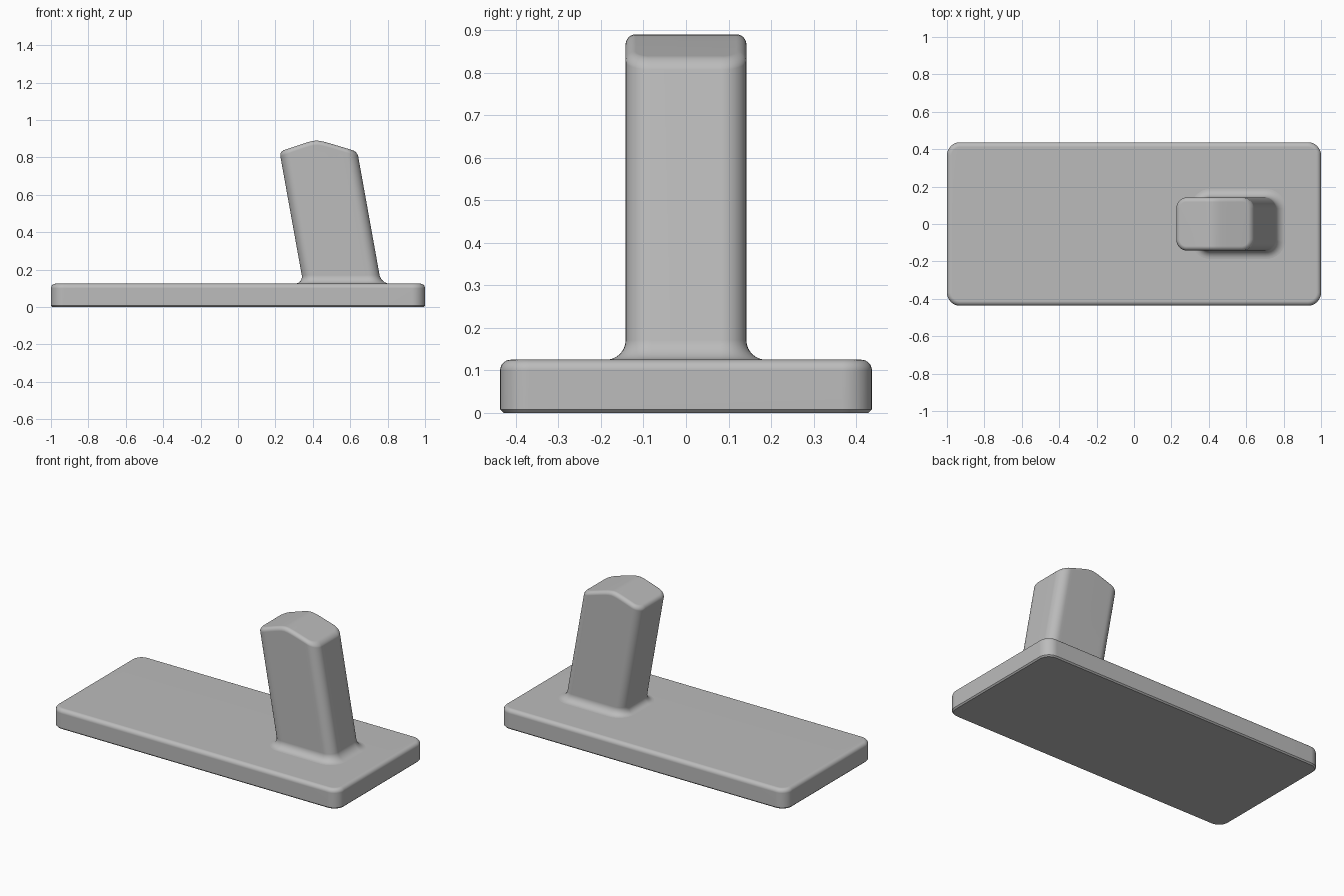
import bpy
import bmesh
from math import sin, cos, pi, sqrt, radians

cube = bpy.data.objects.get("Cube")
if cube:
    bpy.data.objects.remove(cube, do_unlink=True)

grey = bpy.data.materials.new("plain grey")
grey.use_nodes = True
colour = (0.5, 0.5, 0.5, 1)
grey.diffuse_color = colour
grey.node_tree.nodes["Principled BSDF"].inputs["Base Color"].default_value = colour

STEPS = 8


def section(hx, hy, r, side=16):
    """Front half of a rounded rectangle, left to right."""
    arc = [(r * sin(pi / 2 * i / STEPS), r * cos(pi / 2 * i / STEPS)) for i in range(STEPS + 1)]
    left = [(-hx + r - c, -hy + r - s) for s, c in arc]
    flat = [(-hx + r + 2 * (hx - r) * i / side, -hy) for i in range(1, side)]
    right = [(-x, y) for x, y in reversed(left)]
    return left + flat + right


def loft(name, rings, place):
    """Join rounded rectangles (hx, hy, r, z) and cap both ends with strips."""
    bm = bmesh.new()
    loops = []
    for hx, hy, r, z in rings:
        front = section(hx, hy, r)
        outline = front + [(x, -y) for x, y in reversed(front)]
        loops.append([bm.verts.new(place(x, y, z)) for x, y in outline])
    n = len(loops[0])
    for a, b in zip(loops, loops[1:]):
        for i in range(n):
            j = (i + 1) % n
            bm.faces.new((a[i], a[j], b[j], b[i]))
    for loop in (loops[0], loops[-1]):
        for i in range(n // 2 - 1):
            bm.faces.new((loop[i], loop[i + 1], loop[n - 2 - i], loop[n - 1 - i]))
    bmesh.ops.recalc_face_normals(bm, faces=bm.faces)
    mesh = bpy.data.meshes.new(name)
    bm.to_mesh(mesh)
    bm.free()
    mesh.materials.append(grey)
    obj = bpy.data.objects.new(name, mesh)
    bpy.context.collection.objects.link(obj)
    bpy.ops.object.select_all(action='DESELECT')
    obj.select_set(True)
    bpy.context.view_layer.objects.active = obj
    bpy.ops.object.shade_smooth_by_angle(angle=radians(30))
    weighted = obj.modifiers.new("even shading", 'WEIGHTED_NORMAL')
    weighted.keep_sharp = True
    return obj


def rounded_top(hx, hy, r, top, edge):
    """Rings of a quarter-round edge that ends at the given height."""
    rings = []
    for i in range(STEPS + 1):
        a = pi / 2 * i / STEPS
        inset = edge * (1 - cos(a))
        rings.append((hx - inset, hy - inset, r - inset, top - edge * (1 - sin(a))))
    return rings


# Base plate: rounded top edge, small chamfer underneath
HX, HY, R, TOP = 1.0, 0.437, 0.07, 0.125
CH = 0.008
plate = [(HX - CH, HY - CH, R - CH, 0), (HX, HY, R, CH)]
plate += rounded_top(HX, HY, R, TOP, 0.025)
loft("base_plate", plate, lambda x, y, z: (x, y, z))

# Leaning post: flared foot, straight shaft, gabled top
PX, PY, PR, FLARE = 0.208, 0.142, 0.06, 0.046
foot = [(PX + FLARE, PY + FLARE, PR + FLARE, 0.11)]
for i in range(STEPS + 1):
    a = pi / 2 * i / STEPS
    out = FLARE * (1 - sin(a))
    foot.append((PX + out, PY + out, PR + out, TOP + FLARE * (1 - cos(a))))
crown = rounded_top(PX, PY, PR, 0.89, 0.024)


def lean(x, y, z):
    if z > 0.5:
        z -= 0.33 * (sqrt(x * x + 0.0009) - 0.03)
    return (x + 0.432 - 0.18 * (z - 0.82), y, z)


loft("leaning_post", foot + crown, lean)
